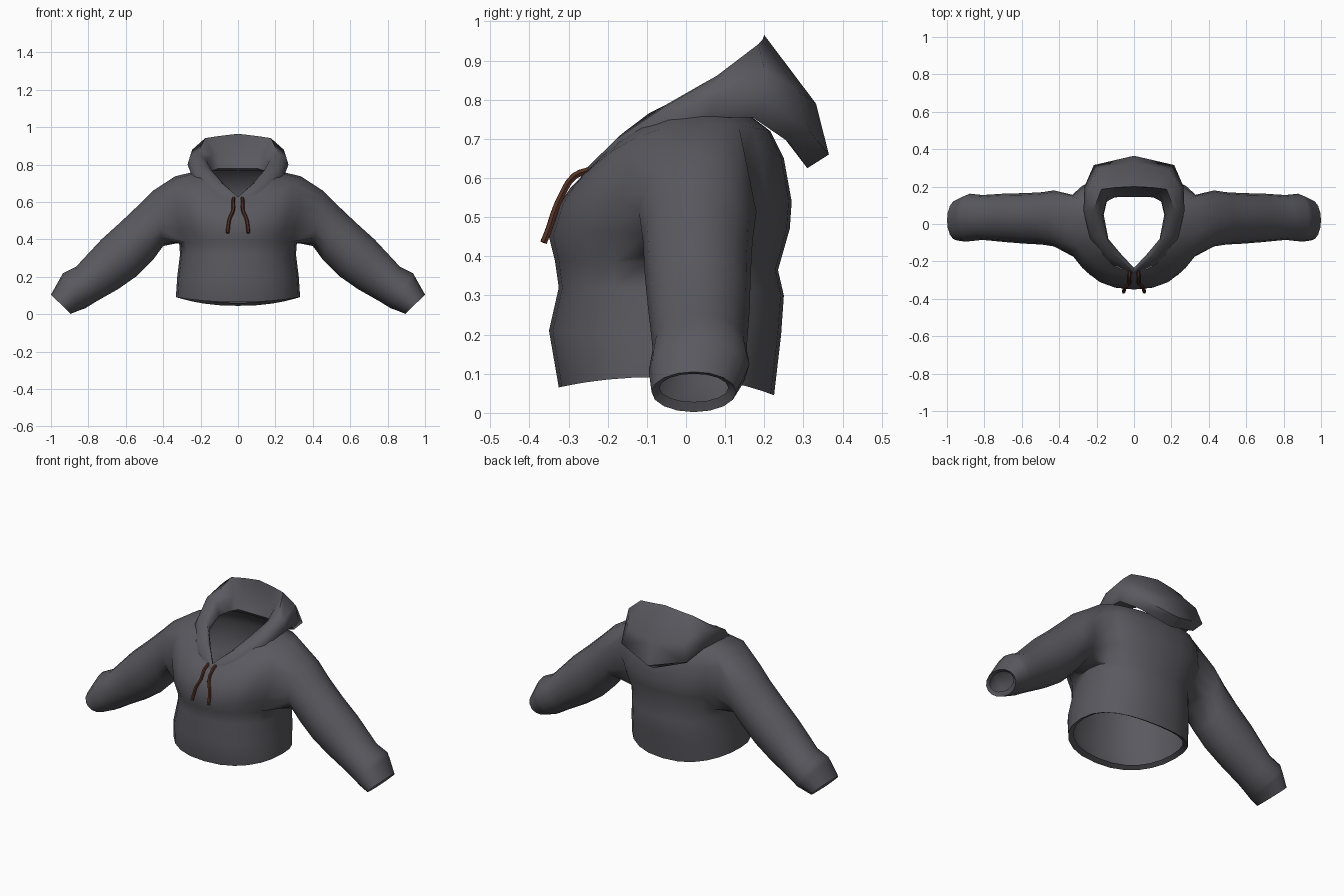
import bpy, bmesh, math
from mathutils import Vector

if "Cube" in bpy.data.objects:
    bpy.data.objects.remove(bpy.data.objects["Cube"])


def material(name, rgb):
    m = bpy.data.materials.new(name)
    m.diffuse_color = (*rgb, 1)
    m.use_nodes = True
    m.node_tree.nodes["Principled BSDF"].inputs["Base Color"].default_value = m.diffuse_color
    return m


CLOTH = material("charcoal cloth", (0.10, 0.10, 0.115))
CORD = material("brown cord", (0.09, 0.03, 0.018))
COLS = 12  # columns from centre front to centre back on one half


def finish(bm, name, angle):
    """Turn a half mesh into a mirrored, smooth shaded object."""
    bmesh.ops.recalc_face_normals(bm, faces=bm.faces)
    if bm.calc_volume(signed=True) < 0:
        bmesh.ops.reverse_faces(bm, faces=bm.faces)
    me = bpy.data.meshes.new(name)
    bm.to_mesh(me)
    bm.free()
    ob = bpy.data.objects.new(name, me)
    bpy.context.collection.objects.link(ob)
    me.materials.append(CLOTH)
    mod = ob.modifiers.new("mirror", "MIRROR")
    mod.use_clip = True
    mod.merge_threshold = 0.002
    bpy.ops.object.select_all(action="DESELECT")
    ob.select_set(True)
    bpy.context.view_layer.objects.active = ob
    bpy.ops.object.modifier_apply(modifier="mirror")
    bpy.ops.object.shade_smooth_by_angle(angle=math.radians(angle))
    return ob


def torso_ring(bm, yf, zf, w, ys, zs, yb, zb):
    """Half ring through a front, a side and a back point."""
    ring = []
    for i in range(COLS + 1):
        a = math.pi * i / COLS
        s, c = abs(math.sin(a)) ** 0.88, abs(math.cos(a))
        ye, ze = (yf, zf) if i <= COLS / 2 else (yb, zb)
        x = 0 if i in (0, COLS) else w * s
        ring.append(bm.verts.new((x, ys + (ye - ys) * c ** 0.88, zs + (ze - zs) * c * c)))
    return ring


# Torso: hem lip first, then upward to the neck seam
torso = [
    (-.295, .08, .305, -.05, .105, .20, .06),
    (-.325, .065, .332, -.05, .092, .225, .045),
    (-.35, .21, .325, -.04, .20, .243, .20),
    (-.325, .32, .31, -.02, .32, .25, .30),
    (-.335, .39, .315, 0, .385, .235, .365),
    (-.35, .45, .345, .01, .47, .265, .47),
    (-.325, .53, .375, .02, .56, .27, .54),
    (-.295, .575, .375, .03, .66, .25, .65),
    (-.27, .60, .335, .04, .738, .215, .72),
    (-.25, .62, .22, .05, .765, .15, .77),
]
LOW, HIGH, C0, C1 = 4, 8, 4, 8  # rows and columns of the arm hole

bm = bmesh.new()
rows = [torso_ring(bm, *r) for r in torso]
for r in range(len(rows) - 1):
    for c in range(COLS):
        if not (LOW <= r < HIGH and C0 <= c < C1):
            bm.faces.new((rows[r][c], rows[r][c + 1], rows[r + 1][c + 1], rows[r + 1][c]))

# Sleeve: rings given by top x, z, bottom x, z, centre y, half depth
sleeve = [
    (.455, .66, .40, .365, .03, .15),
    (.53, .585, .455, .29, .03, .14),
    (.63, .49, .54, .205, .03, .135),
    (.73, .40, .64, .135, .033, .13),
    (.865, .255, .755, .07, .035, .12),
    (.935, .22, .82, .03, .035, .127),
    (.955, .185, .835, .026, .03, .125),
    (1.0, .105, .895, .002, .02, .108),
    (.98, .10, .905, .028, .02, .088),
]
loop = [rows[r][C0] for r in range(LOW, HIGH)]
loop += [rows[HIGH][c] for c in range(C0, C1)]
loop += [rows[r][C1] for r in range(HIGH, LOW, -1)]
loop += [rows[LOW][c] for c in range(C1, C0, -1)]
for tx, tz, bx, bz, yc, ry in sleeve:
    mid = Vector(((tx + bx) / 2, yc, (tz + bz) / 2))
    up = Vector(((tx - bx) / 2, 0, (tz - bz) / 2))
    new = []
    for k in range(16):
        t = math.radians(-135 + 22.5 * k)
        new.append(bm.verts.new(mid + up * math.cos(t) + Vector((0, ry * math.sin(t), 0))))
    for k in range(16):
        j = (k + 1) % 16
        bm.faces.new((loop[k], loop[j], new[j], new[k]))
    loop = new
finish(bm, "body_and_sleeves", 70)

# Hood: stations from the front point to centre back, each with
# lower edge, bulge, upper back, ridge, inner rim, inner neck
hood = [
    ((0, -.27, .60), (0, -.268, .607), (0, -.262, .617), (0, -.252, .627), (0, -.242, .622), (0, -.235, .61)),
    ((.15, -.20, .645), (.148, -.19, .675), (.13, -.178, .70), (.10, -.165, .712), (.07, -.168, .69), (.07, -.16, .66)),
    ((.235, -.08, .712), (.235, -.075, .742), (.215, -.07, .772), (.175, -.055, .785), (.137, -.095, .765), (.137, -.08, .73)),
    ((.25, .06, .755), (.27, .07, .80), (.258, .07, .84), (.215, .08, .862), (.168, .04, .82), (.162, .05, .76)),
    ((.24, .17, .755), (.265, .20, .80), (.245, .20, .88), (.175, .185, .942), (.14, .15, .85), (.145, .12, .765)),
    ((.19, .265, .69), (.215, .315, .72), (.19, .29, .82), (.10, .195, .953), (.10, .19, .862), (.10, .145, .78)),
    ((0, .31, .625), (0, .365, .66), (0, .332, .79), (0, .20, .965), (0, .19, .865), (0, .145, .78)),
]
bm = bmesh.new()
prev = None
for n, st in enumerate(hood):
    pts = [Vector(p) for p in st]
    lift = Vector((0, 0, 0.03 if n else 0))
    pts.append((pts[0] + pts[-1]) / 2 + lift)  # underside fold
    cur = [bm.verts.new(p) for p in pts]
    if prev:
        for k in range(len(cur)):
            j = (k + 1) % len(cur)
            bm.faces.new((prev[k], prev[j], cur[j], cur[k]))
    prev = cur
finish(bm, "hood", 70)

# Drawstrings: a thin cord on each side of the neck point
path = [(.022, -.24, .622), (.025, -.285, .605), (.026, -.318, .555),
        (.045, -.337, .51), (.052, -.35, .47), (.055, -.364, .435)]
for side, label in ((1, "right"), (-1, "left")):
    cu = bpy.data.curves.new("drawstring_" + label, "CURVE")
    cu.dimensions = "3D"
    cu.bevel_depth = 0.0095
    cu.bevel_resolution = 1
    cu.resolution_u = 3
    cu.use_fill_caps = True
    sp = cu.splines.new("BEZIER")
    sp.bezier_points.add(len(path) - 1)
    for bp, (x, y, z) in zip(sp.bezier_points, path):
        bp.co = (x * side, y, z)
        bp.handle_left_type = bp.handle_right_type = "AUTO"
    cu.materials.append(CORD)
    ob = bpy.data.objects.new("drawstring_" + label, cu)
    bpy.context.collection.objects.link(ob)
    bpy.ops.object.select_all(action="DESELECT")
    ob.select_set(True)
    bpy.context.view_layer.objects.active = ob
    bpy.ops.object.convert(target="MESH")
    bpy.ops.object.shade_smooth_by_angle(angle=math.radians(50))
